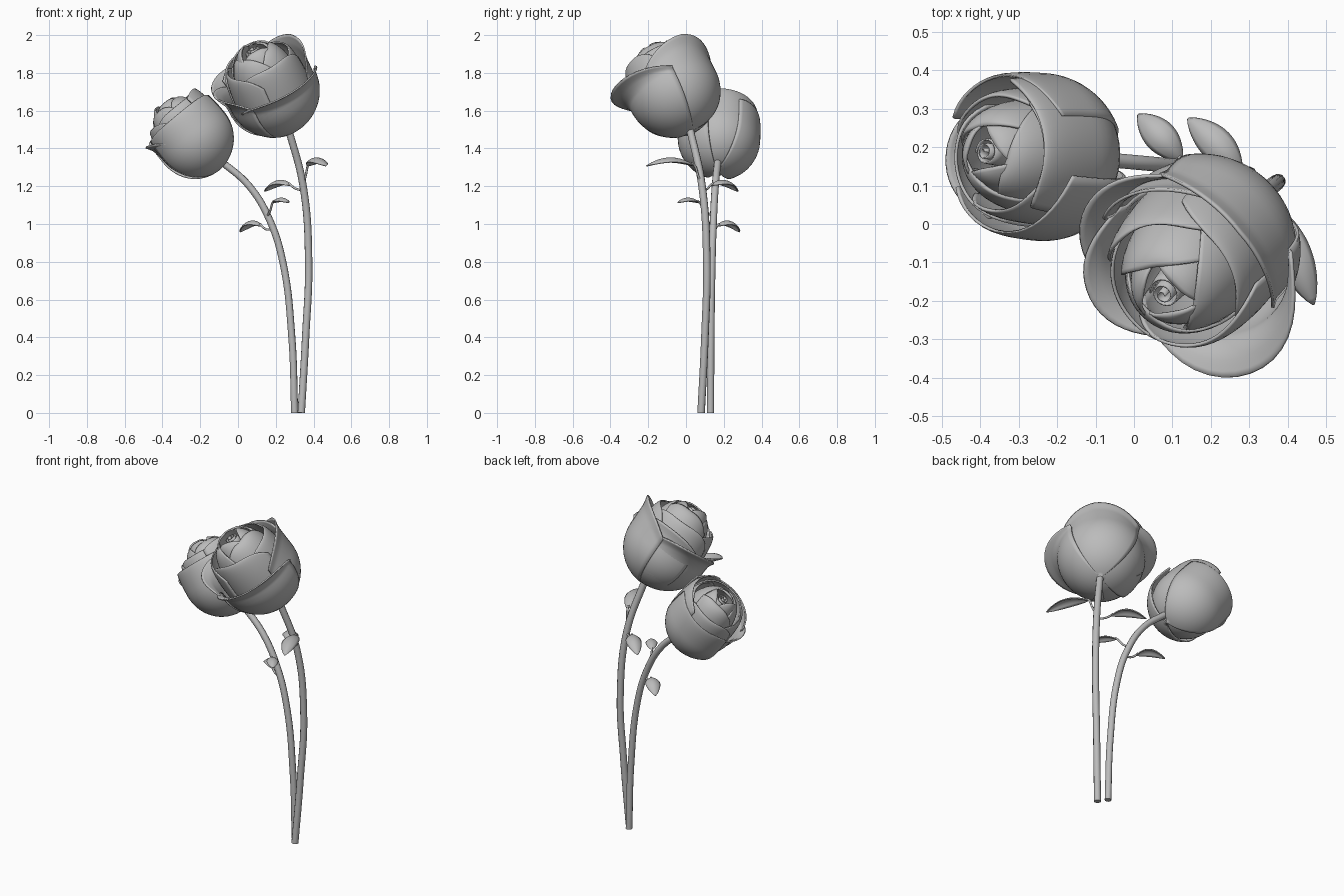
import bpy
from math import sin, cos, pi, radians
from mathutils import Vector, Matrix

cube = bpy.data.objects.get("Cube")
if cube:
    bpy.data.objects.remove(cube, do_unlink=True)

grey = bpy.data.materials.new("plain_grey")
grey.use_nodes = True
tone = (0.5, 0.5, 0.5, 1)
grey.diffuse_color = tone
grey.node_tree.nodes["Principled BSDF"].inputs["Base Color"].default_value = tone


def finish(obj, angle=50):
    bpy.ops.object.select_all(action="DESELECT")
    obj.select_set(True)
    bpy.context.view_layer.objects.active = obj
    if obj.type == "CURVE":
        bpy.ops.object.convert(target="MESH")
    obj.data.materials.clear()
    obj.data.materials.append(grey)
    bpy.ops.object.shade_smooth_by_angle(angle=radians(angle))


def sheet(name, point, nu, nv, thick, frame=Matrix()):
    """Thin surface sampled from point(u, v), u in -1..1 and v in 0..1."""
    verts = [frame @ Vector(point(2 * i / nu - 1, j / nv))
             for j in range(nv + 1) for i in range(nu + 1)]
    row = nu + 1
    faces = [(j * row + i, j * row + i + 1, (j + 1) * row + i + 1, (j + 1) * row + i)
             for j in range(nv) for i in range(nu)]
    mesh = bpy.data.meshes.new(name)
    mesh.from_pydata(verts, [], faces)
    obj = bpy.data.objects.new(name, mesh)
    bpy.context.collection.objects.link(obj)
    solid = obj.modifiers.new("thickness", "SOLIDIFY")
    solid.thickness = thick
    solid.offset = -1
    finish(obj)


def tube(name, points, radius):
    curve = bpy.data.curves.new(name, "CURVE")
    curve.dimensions = "3D"
    curve.bevel_depth = radius
    curve.bevel_resolution = 3
    curve.use_fill_caps = True
    spline = curve.splines.new("BEZIER")
    spline.bezier_points.add(len(points) - 1)
    for bp, p in zip(spline.bezier_points, points):
        bp.co = p
        bp.handle_left_type = bp.handle_right_type = "AUTO"
    obj = bpy.data.objects.new(name, curve)
    bpy.context.collection.objects.link(obj)
    finish(obj)


def petal(name, frame, angle, half, belly, top, lip, drop=0.16, tip=0.0):
    """Cupped petal: elliptical base, then a wall that flares or domes over to the lip."""
    def point(u, v):
        h = v * (1 - drop * abs(u) ** 2.3 + tip * (1 - abs(u)) ** 2)
        s = 2 * h - 1
        if s < 0:
            r, z = belly * sin(pi * h), -belly * cos(pi * h)
        elif lip < belly:
            r = lip + (belly - lip) * cos(s * pi / 2)
            z = top * sin(s * pi / 2)
        else:
            r = belly + (lip - belly) * s * s * (1 - 0.6 * u * u)
            z = top * s
            r += 0.01 * max(0, v - 0.85) / 0.15   # rolled rim
        r *= 1 + 0.035 * u                        # one side tucks under its neighbour
        a = radians(angle + half * u)
        return r * cos(a), r * sin(a), z
    sheet(name, point, 20, 24, 0.008, frame)


def bloom(name, centre, axis, outer, size):
    a = Vector(axis).normalized()
    back = Vector((0, 1, 0))
    back = (back - a * back.dot(a)).normalized()
    side = back.cross(a)
    frame = Matrix.Translation(centre) @ Matrix((side, back, a)).transposed().to_4x4()
    for i, spec in enumerate(outer):
        petal(f"{name}_outer_petal_{i + 1}", frame, *spec)
    # nested rings: count, first angle, half width, belly, top, lip, drop
    rings = [(4, 15, 66, 0.208, 0.2, 0.175, 0.28), (3, -20, 78, 0.175, 0.26, 0.08, 0.3),
             (3, 40, 75, 0.145, 0.28, 0.05, 0.25)]
    for k, (count, start, half, belly, top, lip, drop) in enumerate(rings):
        for i in range(count):
            petal(f"{name}_ring_{k + 1}_petal_{i + 1}", frame, start + i * 360 / count,
                  half, belly * size, (top + 0.012 * (i % 2)) * size, lip * size, drop)

    # rolled heart of the bud
    def roll(u, v):
        t = (u + 1) / 2
        r = (0.01 + 0.04 * t) * size * (1.25 - 0.35 * v)
        ang = t * 5 * pi
        return r * cos(ang), r * sin(ang), (0.08 + (0.2 - 0.02 * t) * v) * size
    sheet(f"{name}_heart", roll, 60, 6, 0.004, frame)


# blooms: outer petals as angle, half width, belly, top, lip, drop, tip
bloom("large_bloom", (0.18, -0.07, 1.70), (-0.38, -0.42, 0.82),
      [(-70, 72, 0.247, 0.09, 0.32, 0.36), (34, 64, 0.247, 0.18, 0.25, 0.26, 0.04),
       (98, 48, 0.24, 0.16, 0.245), (140, 50, 0.245, 0.12, 0.3),
       (190, 48, 0.24, 0.13, 0.285, 0.3)], 1.0)
bloom("small_bloom", (-0.24, 0.175, 1.452), (-0.64, 0.05, 0.77),
      [(182, 50, 0.195, 0.12, 0.215, 0.25), (-85, 70, 0.22, 0.14, 0.205),
       (15, 66, 0.205, 0.2, 0.175), (92, 62, 0.218, 0.15, 0.205)], 0.86)

# stems
tube("large_stem", [(0.335, 0.08, 0), (0.358, 0.1, 0.4), (0.374, 0.11, 0.8),
                    (0.345, 0.085, 1.2), (0.26, 0.015, 1.53)], 0.02)
tube("small_stem", [(0.30, 0.13, 0), (0.285, 0.132, 0.4), (0.237, 0.138, 0.8),
                    (0.168, 0.145, 1.02), (0.06, 0.155, 1.2), (-0.105, 0.17, 1.345)], 0.019)


def leaf(name, root, base, crest, end, width):
    root, base, crest, end = map(Vector, (root, base, crest, end))
    across = (end - base).cross(Vector((0, 0, 1))).normalized()

    def point(u, v):
        mid = base * (1 - v) ** 2 + crest * 2 * v * (1 - v) + end * v * v
        w = width * max(0.02, sin(pi * v)) ** 0.7
        return mid + across * u * w - Vector((0, 0, 0.5 * w * u * u))
    sheet(name, point, 8, 16, 0.006)
    tube(name + "_stalk", [root, (root + base) / 2 - Vector((0, 0, 0.008)), base,
                           base.lerp(crest, 0.15)], 0.006)


# leaves
leaf("large_stem_left_leaf", (0.345, 0.085, 1.21), (0.37, 0.045, 1.31),
     (0.415, -0.08, 1.395), (0.467, -0.21, 1.31), 0.046)
leaf("large_stem_right_leaf", (0.345, 0.09, 1.18), (0.28, 0.13, 1.205),
     (0.22, 0.21, 1.275), (0.14, 0.275, 1.175), 0.044)
leaf("small_stem_left_leaf", (0.155, 0.14, 1.04), (0.185, 0.07, 1.115),
     (0.23, 0.01, 1.165), (0.27, -0.045, 1.115), 0.033)
leaf("small_stem_right_leaf", (0.175, 0.145, 0.97), (0.125, 0.165, 0.99),
     (0.07, 0.23, 1.06), (0.01, 0.285, 0.96), 0.042)
